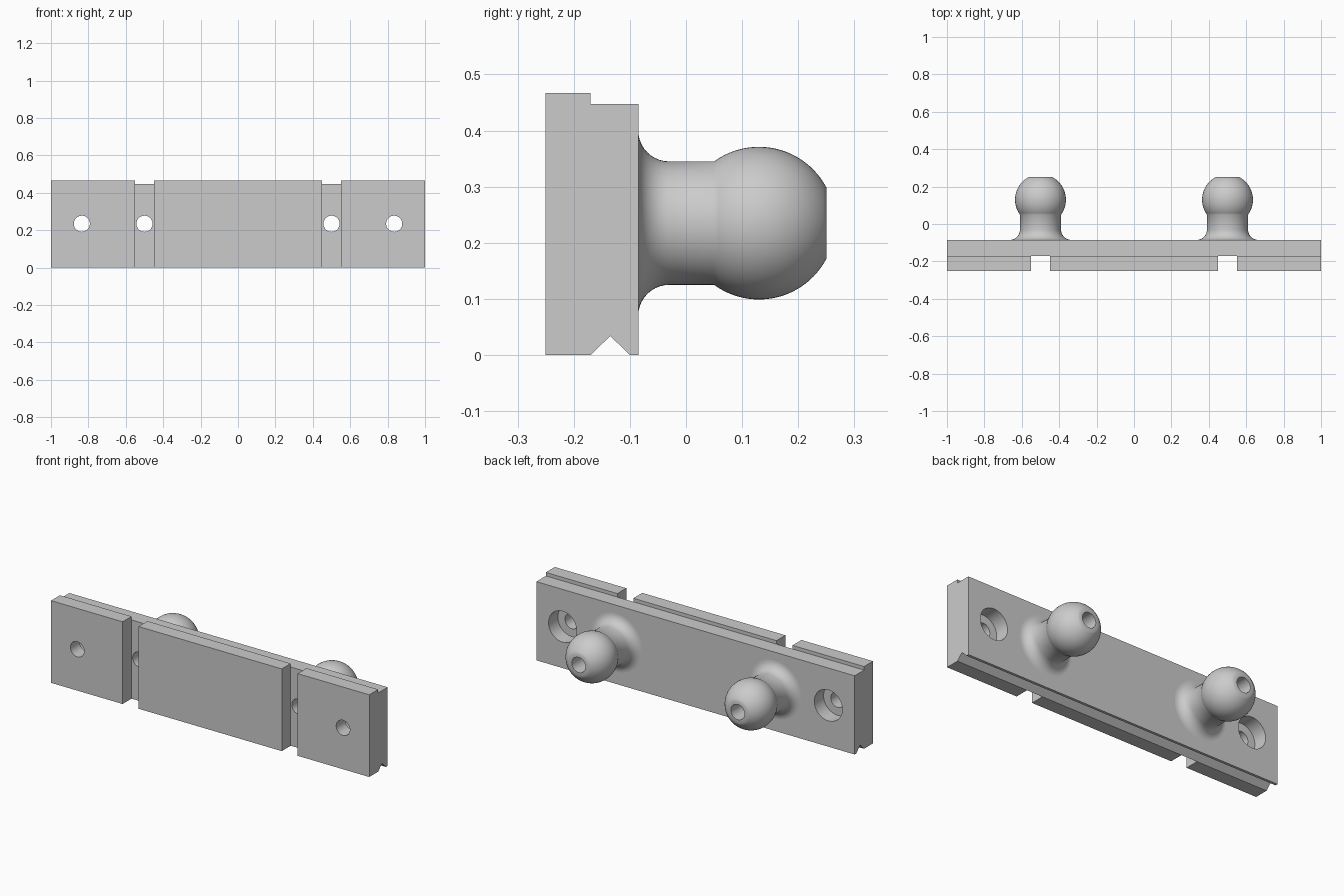
import bpy, bmesh, math
from mathutils import Matrix, Vector

cube = bpy.data.objects.get("Cube")
if cube:
    bpy.data.objects.remove(cube, do_unlink=True)

grey = bpy.data.materials.new("light_grey")
grey.use_nodes = True
grey.diffuse_color = (0.6, 0.6, 0.6, 1)
grey.node_tree.nodes["Principled BSDF"].inputs["Base Color"].default_value = (0.6, 0.6, 0.6, 1)

MID_Z = 0.235      # height of every hole and stud axis
FRONT, STEP, BACK = -0.25, -0.17, -0.085
HOLE_R = 0.043
SEGS = 64


def make_object(name, bm):
    bmesh.ops.recalc_face_normals(bm, faces=bm.faces[:])
    mesh = bpy.data.meshes.new(name)
    bm.to_mesh(mesh)
    bm.free()
    mesh.materials.append(grey)
    obj = bpy.data.objects.new(name, mesh)
    bpy.context.collection.objects.link(obj)
    return obj


def activate(obj):
    bpy.ops.object.select_all(action='DESELECT')
    obj.select_set(True)
    bpy.context.view_layer.objects.active = obj


def smooth(obj):
    activate(obj)
    bpy.ops.object.shade_smooth_by_angle(angle=math.radians(35))


def cut(target, cutter):
    cutter.hide_render = True
    mod = target.modifiers.new("cut", 'BOOLEAN')
    mod.operation = 'DIFFERENCE'
    mod.solver = 'EXACT'
    mod.object = cutter
    activate(target)
    bpy.ops.object.modifier_apply(modifier=mod.name)
    bpy.data.objects.remove(cutter, do_unlink=True)


def box(name, lo, hi):
    lo, hi = Vector(lo), Vector(hi)
    bm = bmesh.new()
    bmesh.ops.create_cube(bm, size=1, matrix=Matrix.Translation((lo + hi) / 2)
                          @ Matrix.Diagonal((*(hi - lo), 1)))
    return make_object(name, bm)


def rod(name, x, radius, y0, y1):
    bm = bmesh.new()
    bmesh.ops.create_cone(bm, cap_ends=True, segments=SEGS, radius1=radius, radius2=radius,
                          depth=y1 - y0, matrix=Matrix.Translation((x, (y0 + y1) / 2, MID_Z))
                          @ Matrix.Rotation(math.pi / 2, 4, 'X'))
    return make_object(name, bm)


# Mounting plate: side profile with top step and V groove, extruded along x
profile = [(FRONT, 0), (STEP, 0), (-0.135, 0.034), (-0.10, 0), (BACK, 0),
           (BACK, 0.447), (STEP, 0.447), (STEP, 0.467), (FRONT, 0.467)]
bm = bmesh.new()
face = bm.faces.new([bm.verts.new((-1, y, z)) for y, z in profile])
ext = bmesh.ops.extrude_face_region(bm, geom=[face])
bmesh.ops.translate(bm, vec=(2, 0, 0),
                    verts=[v for v in ext["geom"] if isinstance(v, bmesh.types.BMVert)])
plate = make_object("mounting_plate", bm)

# Vertical slots, through holes and counterbores
for s in (-1, 1):
    cut(plate, box("slot_cutter", (s * 0.5 - 0.05, -0.4, -0.1), (s * 0.5 + 0.05, STEP, 0.6)))
    cut(plate, rod("stud_hole_cutter", s * 0.5, HOLE_R, -0.4, 0.1))
    cut(plate, rod("screw_hole_cutter", s * 0.835, HOLE_R, -0.4, 0.1))
    cut(plate, rod("counterbore_cutter", s * 0.835, 0.088, -0.168, 0.1))
smooth(plate)

# Ball studs: flared foot, neck and truncated ball, revolved around the bore
NECK_R, FILLET, BALL_R, BALL_Y, TIP = 0.11, 0.055, 0.136, 0.13, 0.25
outline = [(HOLE_R, BACK)]
for i in range(11):
    a = math.pi / 2 * i / 10
    outline.append((NECK_R + FILLET * (1 - math.sin(a)), BACK + FILLET * (1 - math.cos(a))))
start = math.pi - math.asin(NECK_R / BALL_R)
end = math.acos((TIP - BALL_Y) / BALL_R)
for i in range(25):
    a = start + (end - start) * i / 24
    outline.append((BALL_R * math.sin(a), BALL_Y + BALL_R * math.cos(a)))
outline.append((HOLE_R, TIP))

for side, x in (("right", -0.5), ("left", 0.5)):
    bm = bmesh.new()
    verts = [bm.verts.new((x + r, y, MID_Z)) for r, y in outline]
    # The foot seats on the plate, so its hidden underside stays open
    loop = verts[1:] + verts[:1]
    edges = [bm.edges.new(pair) for pair in zip(loop, loop[1:])]
    bmesh.ops.spin(bm, geom=verts + edges, cent=(x, 0, MID_Z), axis=(0, 1, 0),
                   angle=math.tau, steps=SEGS, use_merge=True)
    bmesh.ops.remove_doubles(bm, verts=bm.verts[:], dist=0.0001)
    smooth(make_object(side + "_ball_stud", bm))
